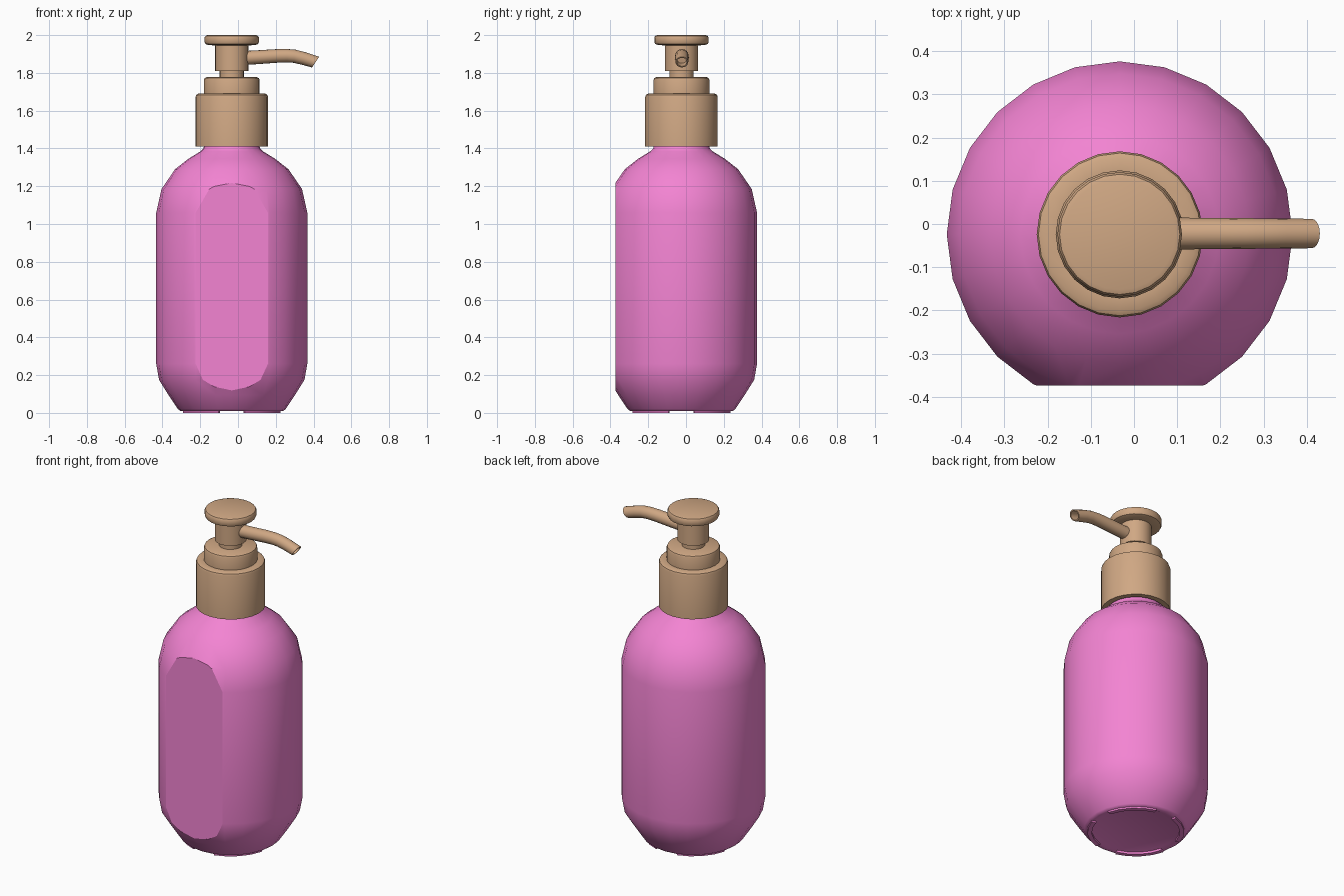
import bpy, bmesh, math
from mathutils import Vector

if "Cube" in bpy.data.objects:
    bpy.data.objects.remove(bpy.data.objects["Cube"])

CX, CY, SIDES = -0.033, -0.024, 24


def material(name, rgb):
    m = bpy.data.materials.new(name)
    m.diffuse_color = (*rgb, 1)
    m.use_nodes = True
    m.node_tree.nodes["Principled BSDF"].inputs["Base Color"].default_value = m.diffuse_color
    return m


PINK = material("pink", (0.90, 0.23, 0.65))
TAN = material("tan", (0.63, 0.39, 0.23))


def finish(bm, name, mat, angle=35, panel_y=None):
    bmesh.ops.recalc_face_normals(bm, faces=bm.faces[:])
    for f in bm.faces:
        f.smooth = True
    for e in bm.edges:
        sharp = len(e.link_faces) == 2 and e.calc_face_angle(0) > math.radians(angle)
        if panel_y is not None:
            flat = [all(abs(v.co.y - panel_y) < 1e-4 for v in f.verts) for f in e.link_faces]
            sharp = sharp or any(flat)
        e.smooth = not sharp
    me = bpy.data.meshes.new(name)
    bm.to_mesh(me)
    bm.free()
    me.materials.append(mat)
    ob = bpy.data.objects.new(name, me)
    bpy.context.collection.objects.link(ob)
    return ob


def lathe(profile, n=SIDES):
    """Revolve (radius, z) points; radius 0 makes a pole."""
    bm = bmesh.new()
    rings = []
    for r, z in profile:
        if r == 0:
            rings.append([bm.verts.new((CX, CY, z))] * n)
        else:
            rings.append([bm.verts.new((CX + r * math.cos(2 * math.pi * i / n),
                                        CY + r * math.sin(2 * math.pi * i / n), z))
                          for i in range(n)])
    for a, b in zip(rings, rings[1:]):
        for i in range(n):
            j = (i + 1) % n
            bm.faces.new(list(dict.fromkeys((a[i], a[j], b[j], b[i]))))
    return bm


# Bottle body with rounded shoulders and neck, front sliced flat
PANEL = -0.374
body = lathe([(0, 0.016), (0.235, 0.016), (0.25, 0.010), (0.272, 0.010), (0.285, 0.020),
              (0.335, 0.095), (0.385, 0.175), (0.40, 0.26), (0.40, 1.06), (0.372, 1.185),
              (0.30, 1.29), (0.23, 1.345), (0.165, 1.385), (0.150, 1.40),
              (0.145, 1.42), (0.145, 1.60), (0, 1.60)])
cut = bmesh.ops.bisect_plane(body, geom=body.verts[:] + body.edges[:] + body.faces[:],
                             plane_co=(0, PANEL, 0), plane_no=(0, -1, 0), clear_outer=True)
rim = [e for e in cut["geom_cut"] if isinstance(e, bmesh.types.BMEdge)]
bmesh.ops.contextual_create(body, geom=rim)
finish(body, "bottle", PINK, 40, PANEL)

# Four curved feet under the base
feet = bmesh.new()
for q in range(4):
    prev = None
    for s in range(5):
        a = math.radians(q * 90 + 15 + s * 15)
        ring = [feet.verts.new((CX + r * math.cos(a), CY + r * math.sin(a), z))
                for r, z in ((0.243, 0), (0.268, 0), (0.268, 0.014), (0.243, 0.018))]
        if prev:
            for i in range(4):
                j = (i + 1) % 4
                feet.faces.new((prev[i], prev[j], ring[j], ring[i]))
        if s in (0, 4):
            feet.faces.new(ring)
        prev = ring
finish(feet, "base_feet", PINK)

# Screw collar: hollow skirt, stepped top
finish(lathe([(0.16, 1.61), (0.16, 1.41), (0.192, 1.41), (0.192, 1.672), (0.188, 1.684),
              (0.177, 1.69), (0.148, 1.69), (0.148, 1.762), (0.144, 1.772),
              (0.134, 1.777), (0, 1.777)]), "collar", TAN)

# Piston rod
finish(lathe([(0, 1.74), (0.064, 1.74), (0.064, 1.83), (0, 1.83)]), "piston", TAN)

# Pump head: stem and press disc
finish(lathe([(0, 1.81), (0.088, 1.81), (0.088, 1.945), (0.125, 1.948), (0.139, 1.953),
              (0.144, 1.964), (0.144, 1.987), (0.139, 1.996), (0.128, 2.0), (0, 2.0)]),
       "pump_head", TAN)

# Curved nozzle swept along its path, with an open bore at the tip
path = [(0.02, 1.878), (0.12, 1.884), (0.21, 1.890), (0.26, 1.891), (0.30, 1.888),
        (0.345, 1.877), (0.411, 1.857)]
sections = [(i, 0.037 - 0.0005 * i) for i in range(7)] + [(6, 0.027), (5, 0.027)]
noz = bmesh.new()
loops = []
for i, r in sections:
    p = Vector((path[i][0], 0, path[i][1]))
    a, b = path[max(i - 1, 0)], path[min(i + 1, 6)]
    t = Vector((b[0] - a[0], 0, b[1] - a[1])).normalized()
    if i == 6:  # slanted tip
        t = Vector((0.83, 0, -0.55)).normalized()
    up = Vector((-t.z, 0, t.x))
    loops.append([noz.verts.new(p + Vector((0, CY + 0.002, 0))
                                + up * r * math.sin(k * math.pi / 8)
                                + Vector((0, 1, 0)) * r * math.cos(k * math.pi / 8))
                  for k in range(16)])
for a, b in zip(loops, loops[1:]):
    for k in range(16):
        j = (k + 1) % 16
        noz.faces.new((a[k], a[j], b[j], b[k]))
noz.faces.new(loops[0])
noz.faces.new(loops[-1])
finish(noz, "nozzle", TAN)
